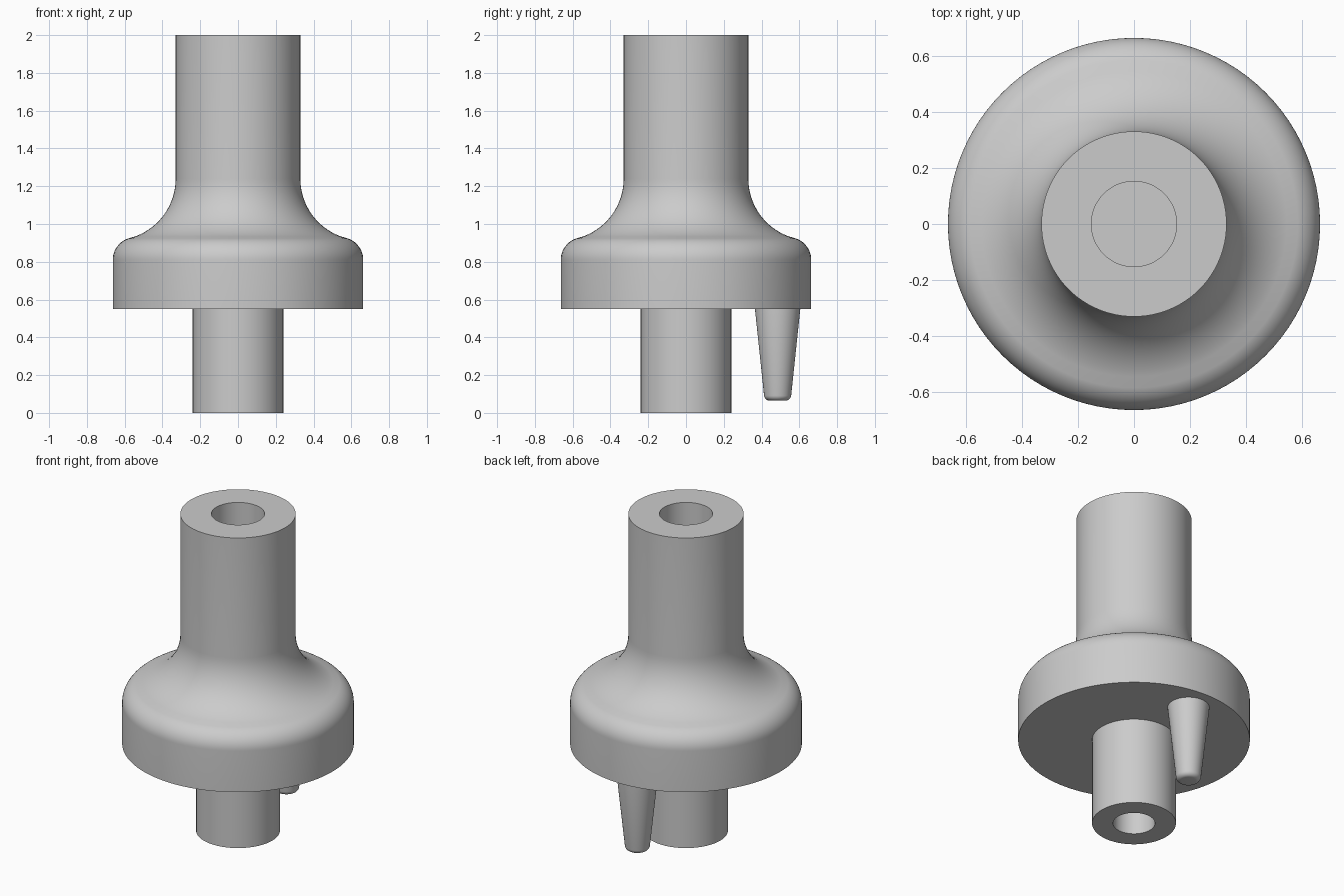
import bpy
import bmesh
from math import cos, sin, pi, radians

if "Cube" in bpy.data.objects:
    bpy.data.objects.remove(bpy.data.objects["Cube"], do_unlink=True)

grey = bpy.data.materials.new("plain grey")
grey.use_nodes = True
colour = (0.6, 0.6, 0.6, 1)
grey.diffuse_color = colour
grey.node_tree.nodes["Principled BSDF"].inputs["Base Color"].default_value = colour


def arc(cx, cz, r, start, end, steps):
    """Profile points on a circular arc, angles in degrees."""
    angles = [radians(start + (end - start) * i / steps) for i in range(steps + 1)]
    return [(cx + r * cos(a), cz + r * sin(a)) for a in angles]


def lathe(name, profile, segments, location=(0, 0, 0)):
    """Revolve an (r, z) profile around the vertical axis."""
    bm = bmesh.new()
    verts = [bm.verts.new((r, 0, z)) for r, z in profile]
    edges = [bm.edges.new(pair) for pair in zip(verts, verts[1:])]
    bmesh.ops.spin(bm, geom=verts + edges, cent=(0, 0, 0), axis=(0, 0, 1),
                   angle=2 * pi, steps=segments)
    bmesh.ops.remove_doubles(bm, verts=bm.verts, dist=0.0001)
    bmesh.ops.recalc_face_normals(bm, faces=bm.faces)
    mesh = bpy.data.meshes.new(name)
    bm.to_mesh(mesh)
    bm.free()
    mesh.materials.append(grey)
    obj = bpy.data.objects.new(name, mesh)
    obj.location = location
    bpy.context.collection.objects.link(obj)
    bpy.ops.object.select_all(action='DESELECT')
    obj.select_set(True)
    bpy.context.view_layer.objects.active = obj
    bpy.ops.object.shade_smooth_by_angle(angle=radians(30))
    return obj


# Turned body: lower spigot, flange, flared neck, with a blind bore at each end
lower_bore = [(0, 0.5), (0.12, 0.5), (0.12, 0)]
spigot = [(0.24, 0), (0.24, 0.55)]
flange = [(0.663, 0.55)] + arc(0.543, 0.81, 0.12, 0, 70, 12)
flare = arc(0.655, 1.24, 0.325, 250, 180, 16)
upper_bore = [(0.33, 2), (0.152, 2), (0.152, 1.2), (0, 1.2)]
lathe("turned_body", lower_bore + spigot + flange + flare + upper_bore, 96)

# Tapered locating pin with a rounded tip
tip = arc(0.042, 0.095, 0.03, -90, -6, 8)
lathe("locating_pin", [(0, 0.065)] + tip + [(0.12, 0.55), (0.12, 0.56), (0, 0.56)],
      48, (0, 0.485, 0))
